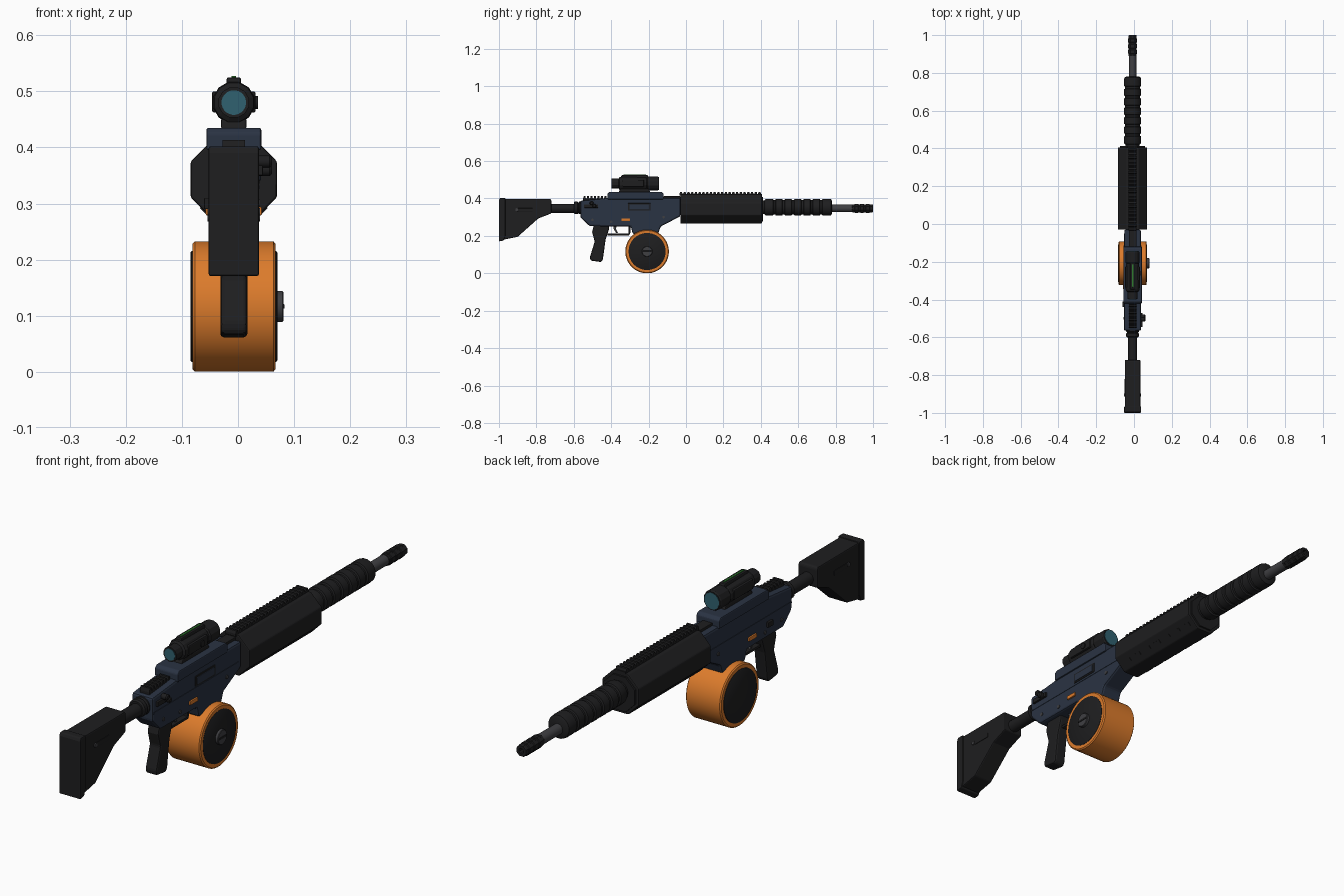
import bpy, bmesh, math
from mathutils import Vector

if "Cube" in bpy.data.objects:
    bpy.data.objects.remove(bpy.data.objects["Cube"])

CX = -0.0075   # lengthwise mid plane
BORE = 0.35    # bore height


def mat(name, col):
    m = bpy.data.materials.new(name)
    m.diffuse_color = (*col, 1)
    m.use_nodes = True
    m.node_tree.nodes["Principled BSDF"].inputs["Base Color"].default_value = m.diffuse_color
    return m


BLACK = mat("black", (0.013, 0.013, 0.014))
NAVY = mat("navy", (0.023, 0.033, 0.056))
ORANGE = mat("orange", (0.72, 0.2, 0.025))
STEEL = mat("steel", (0.05, 0.05, 0.055))
GLASS = mat("glass", (0.03, 0.12, 0.16))
GREEN = mat("green", (0.03, 0.2, 0.03))


def finish(name, bm, m, bevel=0.0, smooth=False):
    bmesh.ops.recalc_face_normals(bm, faces=bm.faces)
    me = bpy.data.meshes.new(name)
    bm.to_mesh(me)
    bm.free()
    ob = bpy.data.objects.new(name, me)
    bpy.context.collection.objects.link(ob)
    me.materials.append(m)
    if bevel:
        b = ob.modifiers.new("bevel", 'BEVEL')
        b.width, b.segments, b.limit_method = bevel, 2, 'ANGLE'
    if smooth:
        bpy.ops.object.select_all(action='DESELECT')
        ob.select_set(True)
        bpy.context.view_layer.objects.active = ob
        bpy.ops.object.shade_smooth_by_angle(angle=math.radians(35))
    return ob


def slab(name, pts, half, m, bevel=0.004, x=CX):
    """Side profile (y, z) extruded across x."""
    bm = bmesh.new()
    f = bm.faces.new([bm.verts.new((x - half, y, z)) for y, z in pts])
    r = bmesh.ops.extrude_face_region(bm, geom=[f])
    bmesh.ops.translate(bm, vec=(2 * half, 0, 0),
                        verts=[v for v in r["geom"] if isinstance(v, bmesh.types.BMVert)])
    return finish(name, bm, m, bevel)


def box(name, x, y, z, m, bevel=0.002):
    """Box from (min, max) pairs."""
    return slab(name, [(y[0], z[0]), (y[1], z[0]), (y[1], z[1]), (y[0], z[1])],
                (x[1] - x[0]) / 2, m, bevel, (x[0] + x[1]) / 2)


def lathe(name, prof, c, m, n=24, axis='y', smooth=True, bevel=0.0):
    """Profile (position, radius) spun about the y or x axis through c."""
    bm = bmesh.new()
    rings = []
    for p, r in prof:
        ring = []
        for i in range(n):
            a = 2 * math.pi * (i + 0.5) / n
            u, v = r * math.cos(a), r * math.sin(a)
            ring.append(bm.verts.new((c[0] + u, p, c[1] + v) if axis == 'y' else (p, c[0] + u, c[1] + v)))
        rings.append(ring)
    for a, b in zip(rings, rings[1:]):
        for i in range(n):
            j = (i + 1) % n
            bm.faces.new((a[i], a[j], b[j], b[i]))
    bm.faces.new(rings[0])
    bm.faces.new(rings[-1])
    return finish(name, bm, m, bevel, smooth)


def rail(name, y0, y1, z0, z1, half, pitch=0.02):
    """Toothed rail as one profile."""
    mid = (z0 + z1) / 2
    pts = [(y1, z0), (y0, z0)]
    n = round((y1 - y0) / pitch)
    s = (y1 - y0) / n
    for i in range(n):
        y = y0 + i * s
        pts += [(y, mid), (y + .2 * s, z1), (y + .65 * s, z1), (y + .8 * s, mid)]
    pts.append((y1, mid))
    return slab(name, pts, half, BLACK, 0)


# stock
slab("stock", [(-.975, .398), (-.725, .398), (-.72, .39), (-.72, .32), (-.79, .293),
               (-.90, .195), (-.975, .18)], .041, BLACK, .007)
slab("butt_pad", [(-1.0, .17), (-.975, .175), (-.966, .2), (-.966, .402), (-.995, .402), (-1.0, .39)],
     .045, BLACK, .004)
for sx in (-1, 1):
    box("stock_slot", sorted((CX + sx * .036, CX + sx * .043)), (-.90, -.82), (.33, .348), BLACK)
    lathe("stock_pin", [(CX + sx * .03, .008), (CX + sx * .045, .008)], (-.905, .34), STEEL, 12, 'x')
lathe("buffer_tube", [(-.73, .024), (-.55, .024)], (CX, .347), BLACK)
lathe("buffer_ring", [(-.60, .028), (-.595, .034), (-.58, .034), (-.575, .028), (-.57, .034), (-.56, .034)],
      (CX, .35), BLACK)

# receiver
slab("receiver", [(-.565, .30), (-.515, .252), (-.295, .25), (-.285, .21), (-.15, .21), (-.135, .25),
                  (-.03, .305), (-.03, .402), (-.42, .402), (-.565, .388)], .044, NAVY, .008)
slab("lower_seam", [(-.56, .326), (-.05, .326), (-.05, .332), (-.56, .332)], .0455, NAVY, 0)
slab("upper_block", [(-.42, .395), (-.12, .395), (-.12, .425), (-.13, .435), (-.41, .435), (-.42, .425)],
     .049, NAVY, .004)
rail("rear_rail", -.55, -.42, .385, .413, .02)
box("front_rail_base", (CX - .02, CX + .02), (-.12, -.03), (.395, .412), BLACK)
box("ejection_port", (CX + .038, CX + .046), (-.31, -.19), (.335, .375), BLACK)
box("port_cover", (CX + .04, CX + .0485), (-.302, -.198), (.341, .369), NAVY)
for sx in (-1, 1):
    box("selector", sorted((CX + sx * .04, CX + sx * .05)), (-.345, -.30), (.279, .294), ORANGE)
    for y, z in ((-.50, .285), (-.40, .275), (-.12, .30)):
        lathe("receiver_pin", [(CX + sx * .04, .007), (CX + sx * .047, .007)], (y, z), STEEL, 12, 'x')
box("bolt_lever", (CX + .04, CX + .052), (-.545, -.47), (.35, .368), BLACK)
for y, z in ((-.49, .36), (-.505, .375)):
    lathe("bolt_knob", [(CX + .035, .011), (CX + .064, .011), (CX + .068, .007)], (y, z), BLACK, 12, 'x')
box("left_catch", (CX - .053, CX - .04), (-.44, -.41), (.29, .31), BLACK)

# grip and trigger
slab("grip", [(-.492, .262), (-.412, .262), (-.412, .235), (-.43, .18), (-.445, .07), (-.455, .06),
              (-.51, .068), (-.514, .085), (-.488, .17), (-.502, .22)], .024, BLACK, .008)
slab("trigger_guard", [(-.42, .203), (-.305, .203), (-.298, .215), (-.298, .255), (-.308, .255),
                       (-.308, .213), (-.42, .213)], .012, BLACK, .002)
slab("trigger", [(-.39, .255), (-.372, .255), (-.374, .235), (-.364, .215), (-.372, .214), (-.386, .235)],
     .007, STEEL, .001)

# drum magazine
D = (-.208, .1165)
lathe("drum", [(-.081, .1), (-.081, .112), (-.077, .1165), (.063, .1165), (.067, .112), (.067, .1)],
      D, ORANGE, 48, 'x')
lathe("drum_plates", [(-.085, .096), (-.083, .099), (.068, .099), (.070, .096)], D, BLACK, 48, 'x')
lathe("drum_knob", [(.065, .028), (.079, .028), (.081, .026)], D, STEEL, 24, 'x')
box("drum_key", (.075, .083), (D[0] - .024, D[0] + .024), (D[1] - .004, D[1] + .004), BLACK, .001)
box("magazine_neck", (CX - .035, CX + .035), (-.275, -.16), (.19, .26), NAVY, .004)

# handguard
R8 = .077 / math.cos(math.pi / 8)
lathe("handguard", [(-.03, R8), (.405, R8)], (CX, .343), BLACK, 8, smooth=False, bevel=.004)
lathe("handguard_cap", [(.40, R8 * .85), (.412, R8 * .85)], (CX, .343), BLACK, 8, smooth=False)
rail("handguard_rail", -.035, .405, .415, .435, .022)
for sx in (-1, 1):
    for i in range(7):
        y = .0 + i * .058
        c = Vector((CX + sx * .0545, 0, .343 - .0545))
        ob = slab("vent_slot", [(y, -.007), (y + .035, -.007), (y + .035, .007), (y, .007)],
                  .002, BLACK, 0, 0)
        ob.rotation_euler.y = sx * math.pi / 4
        ob.location = c

# ribbed shroud, barrel and muzzle
lathe("shroud_neck", [(.40, .037), (.44, .037)], (CX, BORE + .003), BLACK)
ribs = [(.42, .038), (.425, .044)]
for i in range(7):
    y = .43 + i * .05
    ribs += [(y, .046), (y + .034, .046), (y + .037, .04), (y + .047, .04)]
ribs[-2:] = [(.775, .044), (.78, .036)]
lathe("barrel_shroud", ribs, (CX, BORE + .003), BLACK, 16)
lathe("barrel", [(.77, .02), (.90, .02)], (CX, .347), STEEL)
muzzle = [(.888, .02), (.89, .023)]
for i in range(3):
    y = .90 + i * .03
    muzzle += [(y, .023), (y + .003, .0255), (y + .02, .0255), (y + .023, .023)]
lathe("muzzle_brake", muzzle + [(.995, .023), (1.0, .021), (1.0, .011), (.97, .011)],
      (CX, .347), BLACK, 8, smooth=False)

# scope
S = (CX, .48)
lathe("scope_body", [(-.398, .022), (-.398, .028), (-.36, .028), (-.355, .036), (-.345, .038), (-.215, .036),
                     (-.21, .034), (-.205, .038), (-.15, .038), (-.145, .035), (-.145, .031)],
      S, BLACK, 12, smooth=False)
lathe("rear_lens", [(-.3995, .022), (-.38, .022)], S, GLASS)
lathe("front_lens", [(-.17, .031), (-.1435, .031)], S, GLASS)
slab("scope_top", [(-.35, .505), (-.2, .505), (-.205, .525), (-.345, .525)], .013, BLACK)
box("sight_fibre", (CX - .004, CX + .004), (-.335, -.215), (.522, .5275), GREEN, .001)
slab("scope_mount", [(-.36, .433), (-.19, .433), (-.2, .452), (-.35, .452)], .023, BLACK)
box("scope_side_panel", (CX - .039, CX + .039), (-.34, -.225), (.462, .5), BLACK, .004)
lathe("scope_dial", [(CX + .03, .012), (CX + .043, .012)], (-.26, .48), BLACK, 12, 'x')
